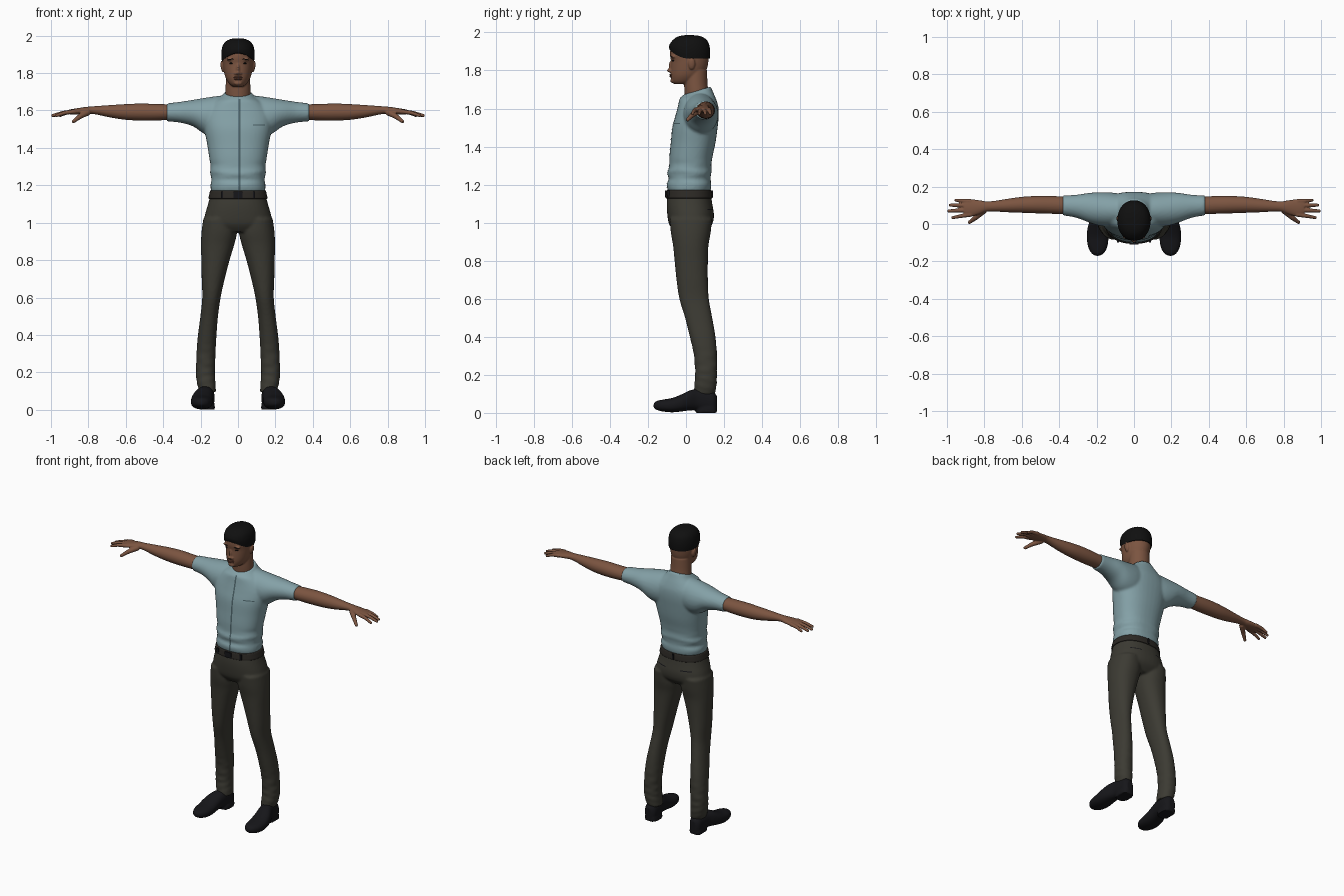
import bpy, bmesh, math
from mathutils import Matrix, Vector
from mathutils.bvhtree import BVHTree


def material(name, r, g, b):
    m = bpy.data.materials.new(name)
    m.diffuse_color = (r, g, b, 1)
    return m


SKIN = material("brown skin", 0.20, 0.09, 0.052)
LIP = material("lip brown", 0.15, 0.06, 0.04)
HAIR = material("black hair", 0.005, 0.005, 0.005)
SHIRT = material("pale teal cloth", 0.23, 0.355, 0.385)
SEAM = material("dark teal seam", 0.07, 0.12, 0.135)
PANTS = material("dark olive cloth", 0.045, 0.043, 0.033)
BELT = material("belt leather", 0.025, 0.022, 0.018)
BLACK = material("black leather", 0.008, 0.008, 0.010)


def spline(a, b, c, d, t):
    return 0.5 * (2 * b + (c - a) * t + (2 * a - 5 * b + 4 * c - d) * t * t
                  + (3 * b - a - 3 * c + d) * t ** 3)


def loft(bm, rings, axis="z", power=2.0, segs=40, sub=4, fold=None):
    """Skin rings (t, a0, a1, b0, b1, tilt, lift) placed along an axis."""
    rings = [tuple(r) + (0,) * (7 - len(r)) for r in rings]
    fine = []
    for i in range(len(rings) - 1):
        quad = [rings[max(0, min(len(rings) - 1, i + k))] for k in (-1, 0, 1, 2)]
        fine += [[spline(*v, s / sub) for v in zip(*quad)] for s in range(sub)]
    fine.append(rings[-1])
    loops = []
    for t, a0, a1, b0, b1, tilt, lift in fine:
        loop = []
        for k in range(segs):
            ang = 2 * math.pi * k / segs
            c, s = math.cos(ang), math.sin(ang)
            grow = 1 + (fold(t, ang) if fold else 0)
            u = math.copysign(abs(c) ** (2 / power), c) * grow
            v = math.copysign(abs(s) ** (2 / power), s) * grow
            a = (a0 + a1) / 2 + u * (a1 - a0) / 2
            b = (b0 + b1) / 2 + v * (b1 - b0) / 2
            h = t + tilt * v * (b1 - b0) / 2 + lift * max(0, -v) ** 2
            loop.append(bm.verts.new({"z": (a, b, h), "x": (h, a, b), "y": (a, h, b)}[axis]))
        loops.append(loop)
    for p, q in zip(loops, loops[1:]):
        for k in range(segs):
            j = (k + 1) % segs
            bm.faces.new((p[k], p[j], q[j], q[k]))
    bm.faces.new(loops[0])
    bm.faces.new(loops[-1])


def blob(bm, loc, radii, tilt_y=0):
    m = Matrix.Translation(loc) @ Matrix.Rotation(tilt_y, 4, "Y") @ Matrix.Diagonal((*radii, 1))
    bmesh.ops.create_uvsphere(bm, u_segments=20, v_segments=12, radius=1, matrix=m)


def finger(bm, points, radii):
    """Tapered segments with rounded joints."""
    for p, q, r0, r1 in zip(points, points[1:], radii, radii[1:]):
        p, q = Vector(p), Vector(q)
        d = q - p
        m = Matrix.Translation((p + q) / 2) @ d.to_track_quat("Z", "Y").to_matrix().to_4x4()
        bmesh.ops.create_cone(bm, cap_ends=True, segments=14, radius1=r0, radius2=r1,
                              depth=d.length, matrix=m)
        blob(bm, q, (r1, r1, r1))


def mirror(bm):
    copy = bmesh.ops.duplicate(bm, geom=bm.verts[:] + bm.edges[:] + bm.faces[:])["geom"]
    for v in copy:
        if isinstance(v, bmesh.types.BMVert):
            v.co.x *= -1


def finish(bm, name, mat, voxel=0, relax=3, flip_check=True):
    if flip_check:
        bmesh.ops.recalc_face_normals(bm, faces=bm.faces[:])
    me = bpy.data.meshes.new(name)
    bm.to_mesh(me)
    bm.free()
    ob = bpy.data.objects.new(name, me)
    bpy.context.collection.objects.link(ob)
    if voxel:  # fuse overlapping forms into one skin
        mod = ob.modifiers.new("fuse", "REMESH")
        mod.mode, mod.voxel_size = "VOXEL", voxel
        mod = ob.modifiers.new("relax", "SMOOTH")
        mod.factor, mod.iterations = 0.5, relax
        deps = bpy.context.evaluated_depsgraph_get()
        me = bpy.data.meshes.new_from_object(ob.evaluated_get(deps))
        ob.modifiers.clear()
        ob.data = me
    me.materials.clear()
    me.materials.append(mat)
    bpy.context.view_layer.objects.active = ob
    ob.select_set(True)
    bpy.ops.object.shade_smooth_by_angle(angle=math.radians(50))
    ob.select_set(False)
    return ob


def patch(name, target, mat, x0, x1, z0, z1, side, nx, nz):
    """Thin plate laid on the front (-1) or back (1) of a part."""
    me = target.data
    tree = BVHTree.FromPolygons([v.co for v in me.vertices], [p.vertices[:] for p in me.polygons])
    bm = bmesh.new()
    rows = []
    for j in range(nz + 1):
        row = []
        for i in range(nx + 1):
            x, z = x0 + (x1 - x0) * i / nx, z0 + (z1 - z0) * j / nz
            hit = tree.ray_cast(Vector((x, 2 * side, z)), Vector((0, -side, 0)))[0]
            row.append(bm.verts.new((x, (hit.y if hit else 0) + side * 0.002, z)))
        rows.append(row)
    for r, s in zip(rows, rows[1:]):
        for i in range(nx):
            f = (r[i], r[i + 1], s[i + 1], s[i])
            bm.faces.new(f if side < 0 else f[::-1])
    finish(bm, name, mat, flip_check=False)


def sym(z, w, *rest):
    return (z, -w, w, *rest)


# Shirt: torso with both sleeves
bm = bmesh.new()
loft(bm, [sym(1.165, .143, -.095, .128), sym(1.20, .147, -.101, .134), sym(1.23, .140, -.092, .128),
          sym(1.265, .148, -.097, .135), sym(1.30, .146, -.088, .133), sym(1.35, .154, -.087, .14),
          sym(1.42, .165, -.080, .155), sym(1.50, .180, -.072, .166), sym(1.56, .185, -.056, .172),
          sym(1.61, .165, -.043, .170), sym(1.65, .125, -.034, .158),
          sym(1.675, .088, -.024, .142, .15), sym(1.694, .070, -.014, .130, .3)], power=2.3,
     fold=lambda t, a: 0.018 * math.sin(t * 110 + 3 * a) * max(0, 1 - abs(t - 1.25) / 0.1))
loft(bm, [(.06, -.01, .16, 1.47, 1.682), (.12, -.015, .168, 1.46, 1.676), (.18, -.01, .170, 1.475, 1.667),
          (.24, .008, .166, 1.515, 1.657), (.31, .034, .156, 1.535, 1.646),
          (.382, .046, .152, 1.542, 1.638)], axis="x")
mirror(bm)
shirt = finish(bm, "shirt", SHIRT, 0.008, 3)
patch("shirt_placket", shirt, SEAM, .004, .014, 1.175, 1.66, -1, 1, 40)
patch("chest_pocket_edge", shirt, SEAM, .08, .145, 1.519, 1.525, -1, 10, 1)

# Trousers: pelvis with both legs
bm = bmesh.new()
loft(bm, [sym(1.168, .142, -.094, .127), sym(1.10, .160, -.101, .138), sym(1.04, .177, -.098, .147),
          sym(.99, .180, -.088, .137), sym(.95, .120, -.06, .10)], power=2.3)
loft(bm, [(1.02, .02, .186, -.085, .137), (.95, .006, .195, -.08, .13), (.88, .021, .198, -.068, .118),
          (.80, .045, .196, -.060, .115), (.70, .071, .194, -.050, .115), (.60, .093, .191, -.035, .12),
          (.50, .107, .201, -.005, .138), (.40, .115, .214, .020, .155), (.30, .12, .222, .042, .163),
          (.20, .123, .225, .048, .163), (.14, .120, .219, .043, .160), (.095, .117, .205, .043, .150)],
     power=2.2, fold=lambda t, a: 0.045 * math.sin(t * 150 + 2 * a) * max(0, 1 - abs(t - .22) / .17))
mirror(bm)
pants = finish(bm, "trousers", PANTS, 0.008, 3)
for s in (-1, 1):
    patch("back_pocket_slit", pants, BLACK, s * .09 - .035, s * .09 + .035, 1.067, 1.073, 1, 8, 1)

# Belt, loops and buckle
bm = bmesh.new()
loft(bm, [sym(1.128, .156, -.104, .137), sym(1.132, .158, -.106, .139), sym(1.15, .154, -.104, .137),
          sym(1.168, .150, -.102, .134), sym(1.172, .147, -.099, .131)], power=2.3, segs=56, sub=2)
finish(bm, "belt", BELT)
bm = bmesh.new()
for x, y, w in ((0, -.104, .046), (.085, -.092, .012), (-.085, -.092, .012), (0, .137, .012)):
    bmesh.ops.create_cube(bm, size=1, matrix=Matrix.Translation((x, y, 1.15))
                          @ Matrix.Diagonal((w, .012, .036, 1)))
finish(bm, "buckle_and_loops", BLACK)

# Shoes with heels
bm = bmesh.new()
loft(bm, [(-.17, .183, .207, .028, .048), (-.155, .160, .228, .016, .062), (-.12, .142, .246, .007, .07),
          (-.07, .136, .252, .003, .079), (-.02, .135, .248, .008, .099), (.02, .133, .235, .013, .118),
          (.06, .129, .218, .013, .126), (.11, .125, .210, .004, .122), (.145, .130, .205, .004, .11),
          (.162, .148, .188, .012, .09)], axis="y", power=2.4)
loft(bm, [(0, .124, .210, .052, .162), (.015, .124, .210, .052, .162), (.03, .125, .209, .054, .161)],
     power=3)
mirror(bm)
finish(bm, "shoes", BLACK, 0.006, 2)

# Arms with hands
bm = bmesh.new()
loft(bm, [(.33, .055, .145, 1.552, 1.63), (.38, .053, .147, 1.549, 1.633), (.45, .055, .150, 1.546, 1.635),
          (.52, .057, .150, 1.546, 1.637), (.60, .060, .145, 1.550, 1.634), (.68, .063, .134, 1.562, 1.629),
          (.75, .067, .123, 1.577, 1.624), (.79, .066, .121, 1.582, 1.621), (.82, .055, .126, 1.58, 1.618),
          (.86, .042, .131, 1.578, 1.612), (.89, .040, .130, 1.578, 1.607), (.91, .05, .12, 1.583, 1.602)],
     axis="x")
for y0, y1, tip in ((.121, .127, .952), (.099, .101, .982), (.075, .070, .991), (.051, .034, .970)):
    finger(bm, [(.87, y0, 1.595), ((.88 + tip) / 2, (y0 + y1) / 2, 1.588), (tip, y1, 1.573)],
           (.0125, .0105, .0085))
finger(bm, [(.80, .075, 1.592), (.845, .035, 1.568), (.88, .009, 1.541)], (.018, .0135, .0095))
mirror(bm)
finish(bm, "arms_and_hands", SKIN, 0.0042, 2)

# Head, neck, nose and ears
bm = bmesh.new()
loft(bm, [sym(1.728, .028, -.062, .03), sym(1.742, .046, -.075, .06), sym(1.766, .062, -.080, .085),
          sym(1.79, .071, -.081, .102), sym(1.82, .077, -.080, .113), sym(1.85, .081, -.079, .118),
          sym(1.88, .083, -.084, .120), sym(1.91, .083, -.082, .118), sym(1.94, .075, -.070, .108),
          sym(1.965, .05, -.042, .08)])
loft(bm, [sym(1.61, .058, .01, .11), sym(1.66, .064, -.005, .118), sym(1.69, .067, -.008, .118),
          sym(1.73, .066, -.010, .113), sym(1.80, .064, -.010, .111)])
blob(bm, (0, -.080, 1.80), (.013, .021, .011))
blob(bm, (0, -.078, 1.823), (.009, .013, .028))
blob(bm, (0, -.070, 1.746), (.022, .012, .012))
for s in (-1, 1):
    blob(bm, (s * .012, -.078, 1.797), (.009, .012, .008))
    blob(bm, (s * .034, -.066, 1.873), (.028, .014, .009))
    blob(bm, (s * .083, .030, 1.835), (.010, .018, .031), s * .15)
finish(bm, "head_and_neck", SKIN, 0.0045, 2)

# Lips
bm = bmesh.new()
blob(bm, (0, -.077, 1.777), (.025, .011, .0055))
blob(bm, (0, -.076, 1.768), (.021, .011, .0055))
finish(bm, "lips", LIP)

# Eyes and eyebrows
bm = bmesh.new()
for s in (-1, 1):
    blob(bm, (s * .033, -.064, 1.852), (.013, .0095, .0045))
    blob(bm, (s * .035, -.071, 1.874), (.020, .0105, .0035), s * .1)
finish(bm, "eyes_and_brows", HAIR)

# Hair cap with raised front hairline
bm = bmesh.new()
loft(bm, [sym(1.862, .086, -.086, .125, 0, .045), sym(1.89, .089, -.089, .127, 0, .03),
          sym(1.92, .088, -.088, .125, 0, .012), sym(1.95, .080, -.078, .116), sym(1.971, .062, -.056, .096),
          sym(1.982, .038, -.03, .068), sym(1.986, .012, 0, .035)], power=2.1)
finish(bm, "hair", HAIR)
